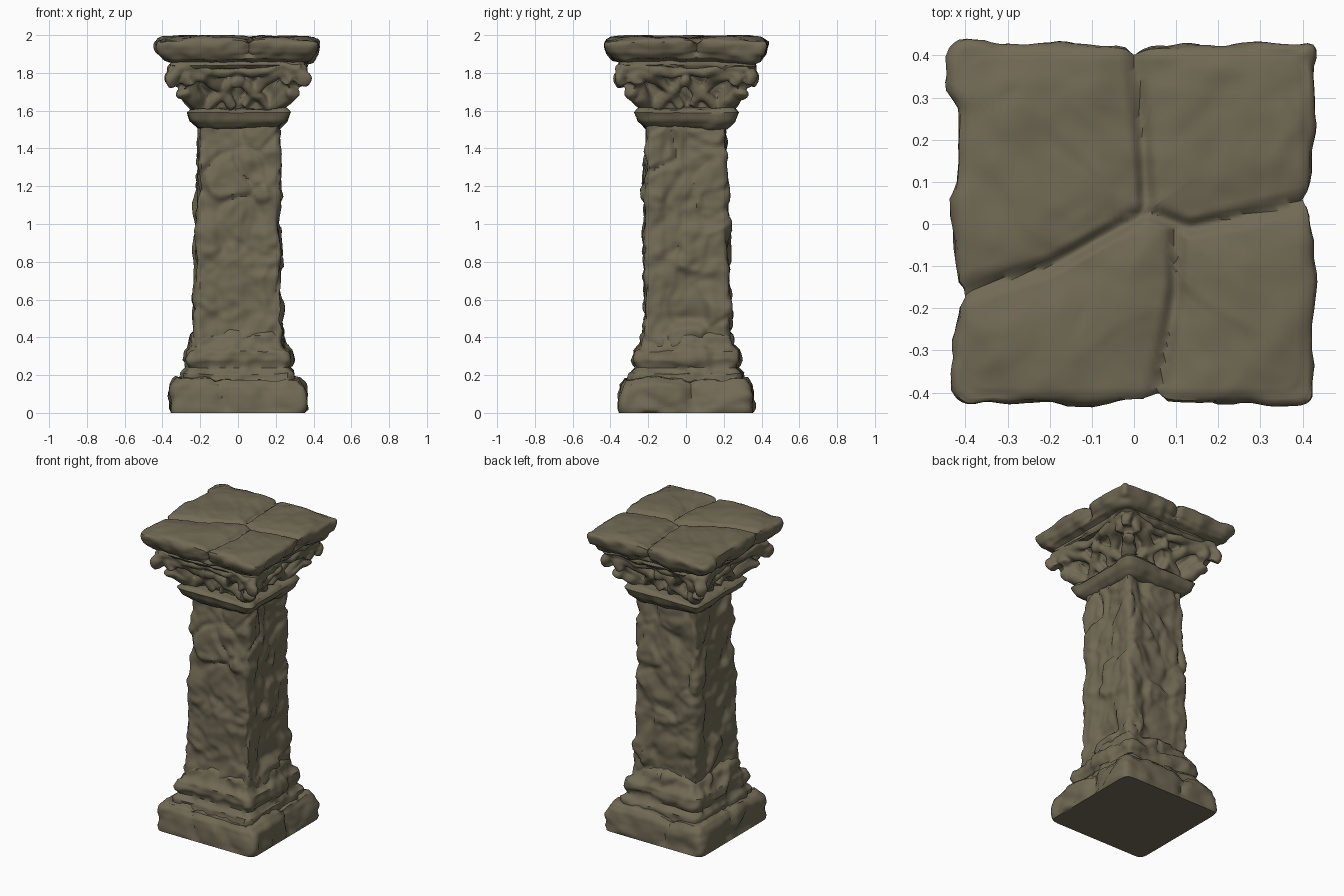
import bpy, bmesh, math
from mathutils import Vector, noise

if "Cube" in bpy.data.objects:
    bpy.data.objects.remove(bpy.data.objects["Cube"])

stone = bpy.data.materials.new("weathered stone")
stone.use_nodes = True
COLOUR = (0.165, 0.143, 0.09, 1)
stone.diffuse_color = COLOUR
bsdf = stone.node_tree.nodes["Principled BSDF"]
bsdf.inputs["Base Color"].default_value = COLOUR
bsdf.inputs["Roughness"].default_value = 0.9


def smoothstep(a, b, x):
    t = min(max((x - a) / (b - a), 0), 1)
    return t * t * (3 - 2 * t)


def resample(profile, step):
    """Even steps along a (half width, height) profile."""
    out = [profile[0]]
    for (h0, z0), (h1, z1) in zip(profile, profile[1:]):
        n = max(1, round(math.hypot(h1 - h0, z1 - z0) / step))
        out += [(h0 + (h1 - h0) * i / n, z0 + (z1 - z0) * i / n) for i in range(1, n + 1)]
    return out


def weathering(p, amp, cell, seed):
    """Lumpy noise and chipped plates that fade out towards their borders."""
    q = p + Vector((seed, seed * 2, seed * 3))
    q = q + noise.noise_vector(q * 5) * 0.05
    dist, points = noise.voronoi(Vector((q.x, q.y, q.z * 0.75)) / cell)
    plate = noise.cell(points[0] * 7.3)
    inside = smoothstep(0, 0.22, dist[1] - dist[0])
    return amp * (0.9 * noise.noise(q * 9) + 0.45 * noise.noise(q * 20)
                  + inside * (0.2 + 0.8 * plate) - 0.45)


def select_only(obj):
    bpy.ops.object.select_all(action='DESELECT')
    obj.select_set(True)
    bpy.context.view_layer.objects.active = obj


def finish(obj, angle=50):
    obj.data.materials.clear()
    obj.data.materials.append(stone)
    select_only(obj)
    bpy.ops.object.shade_smooth_by_angle(angle=math.radians(angle))


def square_stone(name, profile, radius, amp, cell, seed, step=0.016, side=26, carve=None):
    """Loft a rounded square along a profile, then weather it."""
    bm = bmesh.new()
    rings = []
    for h, z in resample(profile, step):
        r = min(radius, h * 0.5)
        ring = []
        for k in range(4):
            turn = k * math.pi / 2
            for i in range(side):
                x, y = h * (2 * i / side - 1), -h
                inner = Vector((max(-h + r, min(h - r, x)), -h + r, 0))
                off = Vector((x, y, 0)) - inner
                if off.length > 0:
                    off = off.normalized() * r
                p = inner + off
                c, s = math.cos(turn), math.sin(turn)
                ring.append(bm.verts.new((p.x * c - p.y * s, p.x * s + p.y * c, z)))
        rings.append(ring)
    n = 4 * side
    for a, b in zip(rings, rings[1:]):
        for i in range(n):
            bm.faces.new((a[i], a[(i + 1) % n], b[(i + 1) % n], b[i]))
    bm.faces.new(rings[0][::-1])
    bm.faces.new(rings[-1])
    bmesh.ops.remove_doubles(bm, verts=bm.verts, dist=0.0005)
    bmesh.ops.recalc_face_normals(bm, faces=bm.faces)
    bm.normal_update()
    moves = []
    for v in bm.verts:
        d = weathering(v.co, amp, cell, seed)
        if carve:
            d += carve(v.co, v.normal, d)
        moves.append((v, v.normal * d))
    for v, m in moves:
        v.co += m
        v.co.z = min(max(v.co.z, 0), 2)
    mesh = bpy.data.meshes.new(name)
    bm.to_mesh(mesh)
    bm.free()
    obj = bpy.data.objects.new(name, mesh)
    bpy.context.collection.objects.link(obj)
    finish(obj)
    return obj


# Plinth: flat underneath, with a split through each face
def plinth_carve(p, n, d):
    if p.z < 0.005:
        return -d
    split = min(abs(p.x + 0.06 + p.z * 0.3), abs(p.y - 0.05 + p.z * 0.2))
    return -0.02 * (1 - smoothstep(0, 0.035, split))


square_stone("plinth", [(0.01, 0), (0.355, 0), (0.364, 0.02), (0.362, 0.1), (0.352, 0.15),
                        (0.325, 0.185), (0.2, 0.2)],
             0.045, 0.016, 0.2, 3, carve=plinth_carve)

# Flared moulding between plinth and shaft
square_stone("base_moulding", [(0.2, 0.15), (0.3, 0.16), (0.3, 0.21), (0.272, 0.24), (0.288, 0.28),
                               (0.28, 0.33), (0.25, 0.36), (0.238, 0.41), (0.2, 0.45)],
             0.05, 0.02, 0.15, 7, side=30)


# Shaft: sunken face panels leave a rib at each corner
def shaft_carve(p, n, d):
    across = min(abs(p.x), abs(p.y))
    return -0.01 * (1 - smoothstep(0.09, 0.14, across)) + 0.003


square_stone("shaft", [(0.232, 0.3), (0.232, 0.8), (0.222, 1.2), (0.208, 1.55)],
             0.035, 0.021, 0.16, 11, step=0.014, side=32, carve=shaft_carve)

# Collar under the capital
square_stone("collar", [(0.18, 1.505), (0.215, 1.51), (0.255, 1.545), (0.272, 1.59), (0.255, 1.61),
                        (0.215, 1.615), (0.18, 1.62)], 0.035, 0.01, 0.25, 15)


# Abacus: slab broken into four pieces by cracks across the top
CRACKS = [[(-0.44, -0.17), (-0.2, -0.1), (0.03, 0.03), (0.13, -0.01), (0.44, 0.06)],
          [(0.03, 0.05), (0.02, 0.2), (0.0, 0.45)], [(0.1, -0.01), (0.1, -0.16), (0.05, -0.45)]]


def crack_distance(p):
    best = 1
    for line in CRACKS:
        for a, b in zip(line, line[1:]):
            a, b = Vector(a), Vector(b)
            t = min(max((p - a).dot(b - a) / (b - a).length_squared, 0), 1)
            best = min(best, (p - a - (b - a) * t).length)
    return best


def abacus_carve(p, n, d):
    if p.z < 1.88:
        return 0
    gap = crack_distance(p.xy)
    cut = -0.02 * (1 - smoothstep(0, 0.028, gap)) - 0.012 * (1 - smoothstep(0, 0.12, gap))
    droop = -0.022 * smoothstep(0.4, 0.58, p.xy.length) * max(n.z, 0)
    return cut + droop - 0.5 * d * max(n.z, 0)


square_stone("abacus", [(0.2, 1.82), (0.34, 1.82), (0.36, 1.84), (0.355, 1.855), (0.39, 1.865),
                        (0.42, 1.9), (0.435, 1.94), (0.436, 1.965), (0.426, 1.984), (0.4, 1.994),
                        (0.25, 2.0), (0.004, 2.0)],
             0.045, 0.014, 0.22, 23, side=44, step=0.013, carve=abacus_carve)

# Capital: bell, foliage and rosettes, gathered here and fused at the end
carved = [square_stone("capital", [(0.2, 1.59), (0.205, 1.66), (0.235, 1.74), (0.29, 1.81),
                                   (0.3, 1.86)], 0.06, 0.012, 0.15, 19)]


def stem(points, radii, turn, flip=1):
    """Tapered stem along a smooth path, turned to one side of the column."""
    curve = bpy.data.curves.new("stem", 'CURVE')
    curve.dimensions = '3D'
    curve.bevel_depth = 1
    curve.bevel_resolution = 2
    curve.resolution_u = 6
    curve.use_fill_caps = True
    sp = curve.splines.new('BEZIER')
    sp.bezier_points.add(len(points) - 1)
    for bp, co, r in zip(sp.bezier_points, points, radii):
        x, y, z = co[0] * flip, co[1], co[2]
        c, s = math.cos(turn), math.sin(turn)
        bp.co = (x * c - y * s, x * s + y * c, z)
        bp.radius = r
        bp.handle_left_type = bp.handle_right_type = 'AUTO'
    obj = bpy.data.objects.new("stem", curve)
    bpy.context.collection.objects.link(obj)
    select_only(obj)
    bpy.ops.object.convert(target='MESH')
    carved.append(bpy.context.object)


for k in range(4):
    turn = k * math.pi / 2
    # Corner scroll curling outward and down
    stem([(0.18, -0.18, 1.61), (0.235, -0.235, 1.7), (0.305, -0.305, 1.79),
          (0.348, -0.348, 1.78), (0.335, -0.335, 1.735)],
         (0.04, 0.044, 0.04, 0.038, 0.03), turn)
    # Rosette in the middle of the face
    bpy.ops.mesh.primitive_uv_sphere_add(segments=14, ring_count=8, radius=0.036,
                                         location=(0.285 * math.sin(turn), -0.285 * math.cos(turn), 1.755))
    carved.append(bpy.context.object)
    for flip in (1, -1):
        # Lower leaf, cross stem, face scroll and upper curl
        stem([(0.19, -0.2, 1.61), (0.235, -0.245, 1.655), (0.295, -0.285, 1.69),
              (0.312, -0.29, 1.67)], (0.03, 0.04, 0.036, 0.024), turn, flip)
        stem([(0.17, -0.2, 1.61), (0.09, -0.235, 1.69), (0.01, -0.27, 1.76)],
             (0.028, 0.032, 0.026), turn, flip)
        stem([(0.03, -0.21, 1.62), (0.1, -0.245, 1.72), (0.2, -0.305, 1.79),
              (0.27, -0.33, 1.785), (0.25, -0.325, 1.735)],
             (0.024, 0.032, 0.036, 0.036, 0.028), turn, flip)
        stem([(0.0, -0.3, 1.815), (0.1, -0.31, 1.805), (0.2, -0.325, 1.825),
              (0.34, -0.35, 1.825)], (0.024, 0.028, 0.028, 0.028), turn, flip)

# Fuse the carving into one worn piece of stone
capital = carved[0]
select_only(capital)
for obj in carved:
    obj.select_set(True)
bpy.ops.object.join()
remesh = capital.modifiers.new("Fuse", 'REMESH')
remesh.mode = 'VOXEL'
remesh.voxel_size = 0.009
wear = capital.modifiers.new("Wear", 'SMOOTH')
wear.factor = 0.5
wear.iterations = 5
for mod in ("Fuse", "Wear"):
    bpy.ops.object.modifier_apply(modifier=mod)
for v in capital.data.vertices:
    v.co += noise.noise_vector(v.co * 12) * 0.016
finish(capital)
